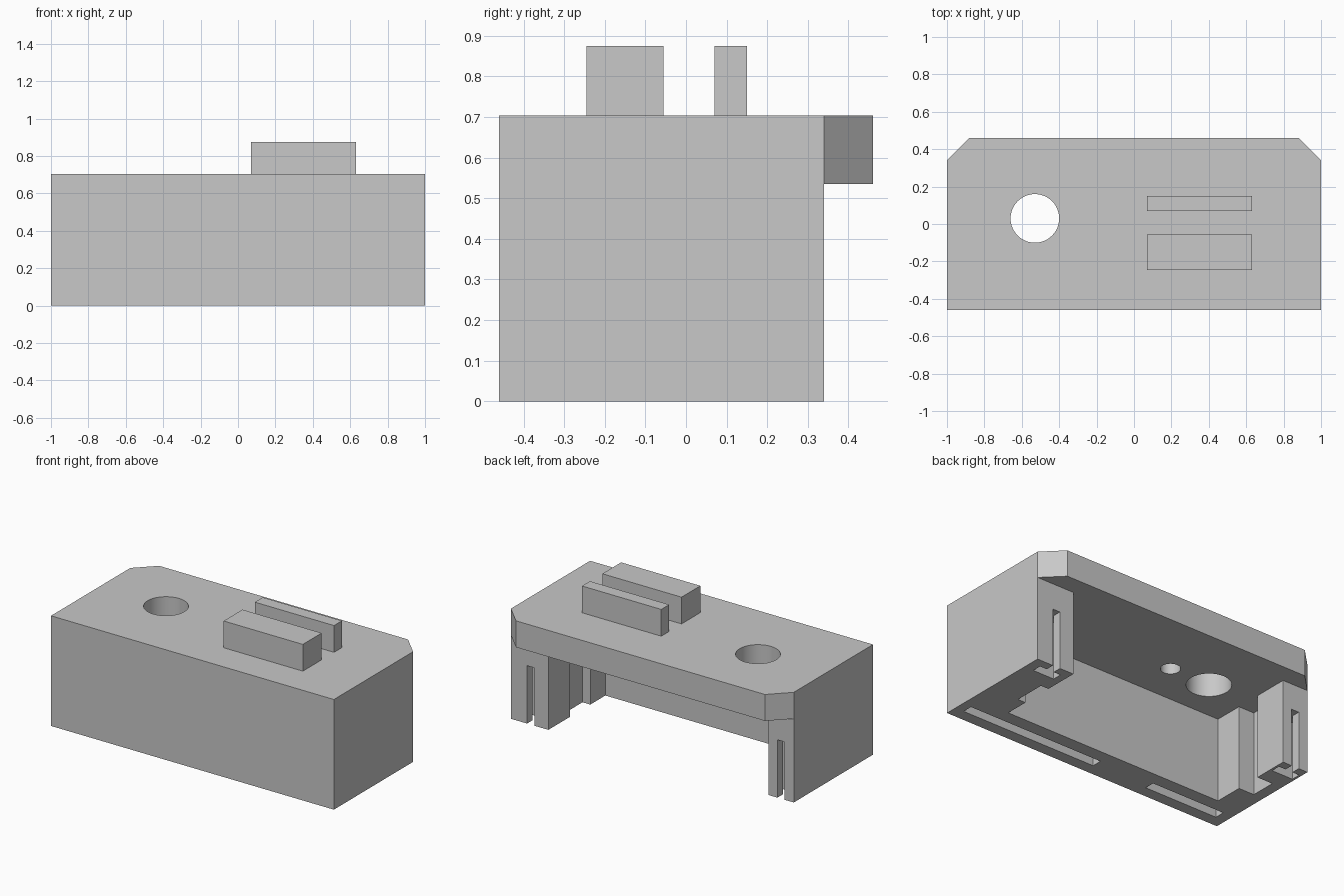
import bpy, bmesh, math

cube = bpy.data.objects.get("Cube")
if cube:
    bpy.data.objects.remove(cube, do_unlink=True)

HEIGHT, CEILING, SLOT_TOP = 0.704, 0.535, 0.37
BELOW = -0.1

grey = bpy.data.materials.new("light grey plastic")
grey.use_nodes = True
color = (0.58, 0.58, 0.58, 1)
grey.diffuse_color = color
grey.node_tree.nodes["Principled BSDF"].inputs["Base Color"].default_value = color


def prism(name, outline, z0, z1):
    """Extrude a flat outline from z0 up to z1."""
    bm = bmesh.new()
    face = bm.faces.new([bm.verts.new((x, y, z0)) for x, y in outline])
    top = bmesh.ops.extrude_face_region(bm, geom=[face])["geom"]
    verts = [v for v in top if isinstance(v, bmesh.types.BMVert)]
    bmesh.ops.translate(bm, vec=(0, 0, z1 - z0), verts=verts)
    bmesh.ops.recalc_face_normals(bm, faces=bm.faces)
    mesh = bpy.data.meshes.new(name)
    bm.to_mesh(mesh)
    bm.free()
    mesh.materials.append(grey)
    obj = bpy.data.objects.new(name, mesh)
    bpy.context.collection.objects.link(obj)
    return obj


def rect(x0, x1, y0, y1):
    return [(x0, y0), (x1, y0), (x1, y1), (x0, y1)]


def circle(x, y, r, sides=48):
    angles = [2 * math.pi * i / sides for i in range(sides)]
    return [(x + r * math.cos(a), y + r * math.sin(a)) for a in angles]


def cut(target, outline, z0, z1):
    """Subtract a prism from the target and discard the cutter."""
    cutter = prism("cutter", outline, z0, z1)
    cutter.hide_render = True
    mod = target.modifiers.new("cut", "BOOLEAN")
    mod.operation, mod.solver, mod.object = "DIFFERENCE", "EXACT", cutter
    bpy.context.view_layer.objects.active = target
    bpy.ops.object.modifier_apply(modifier=mod.name)
    bpy.data.objects.remove(cutter, do_unlink=True)


# Housing block with two chamfered back corners
housing = prism("housing", [(-1, -0.46), (1, -0.46), (1, 0.34), (0.88, 0.46),
                            (-0.88, 0.46), (-1, 0.34)], 0, HEIGHT)

# Open cavity with stepped side walls, reaching out under the back lip
cavity = [(-1.1, 0.6), (-1.1, 0.34), (-0.82, 0.34), (-0.82, 0.113),
          (-0.93, 0.113), (-0.93, -0.05), (-0.82, -0.05), (-0.82, -0.235),
          (0.735, -0.235), (0.735, -0.083), (0.79, -0.083), (0.79, 0.12),
          (0.735, 0.12), (0.735, 0.34), (1.1, 0.34), (1.1, 0.6)]
cut(housing, cavity, BELOW, CEILING)

# T-shaped slots in the back posts
for x in (-0.91, 0.86):
    tee = [(x - 0.075, 0.225), (x + 0.075, 0.225), (x + 0.075, 0.285),
           (x + 0.026, 0.285), (x + 0.026, 0.4), (x - 0.026, 0.4),
           (x - 0.026, 0.285), (x - 0.075, 0.285)]
    cut(housing, tee, BELOW, SLOT_TOP)

# Long slots under the front wall
for x0, x1 in ((-0.02, 0.94), (-0.93, -0.41)):
    cut(housing, rect(x0, x1, -0.385, -0.32), BELOW, SLOT_TOP)

# Through hole and small blind hole in the top plate
cut(housing, circle(-0.53, 0.03, 0.13), 0.4, 0.9)
cut(housing, circle(-0.245, 0.03, 0.058), 0.4, CEILING + 0.1)

# Raised bars on top
prism("front_bar", rect(0.07, 0.63, -0.245, -0.055), HEIGHT, 0.875)
prism("back_bar", rect(0.07, 0.63, 0.07, 0.15), HEIGHT, 0.875)

# Smooth the hole walls, keep the corners sharp
bpy.ops.object.select_all(action="DESELECT")
housing.select_set(True)
bpy.context.view_layer.objects.active = housing
bpy.ops.object.shade_smooth_by_angle(angle=math.radians(30))
